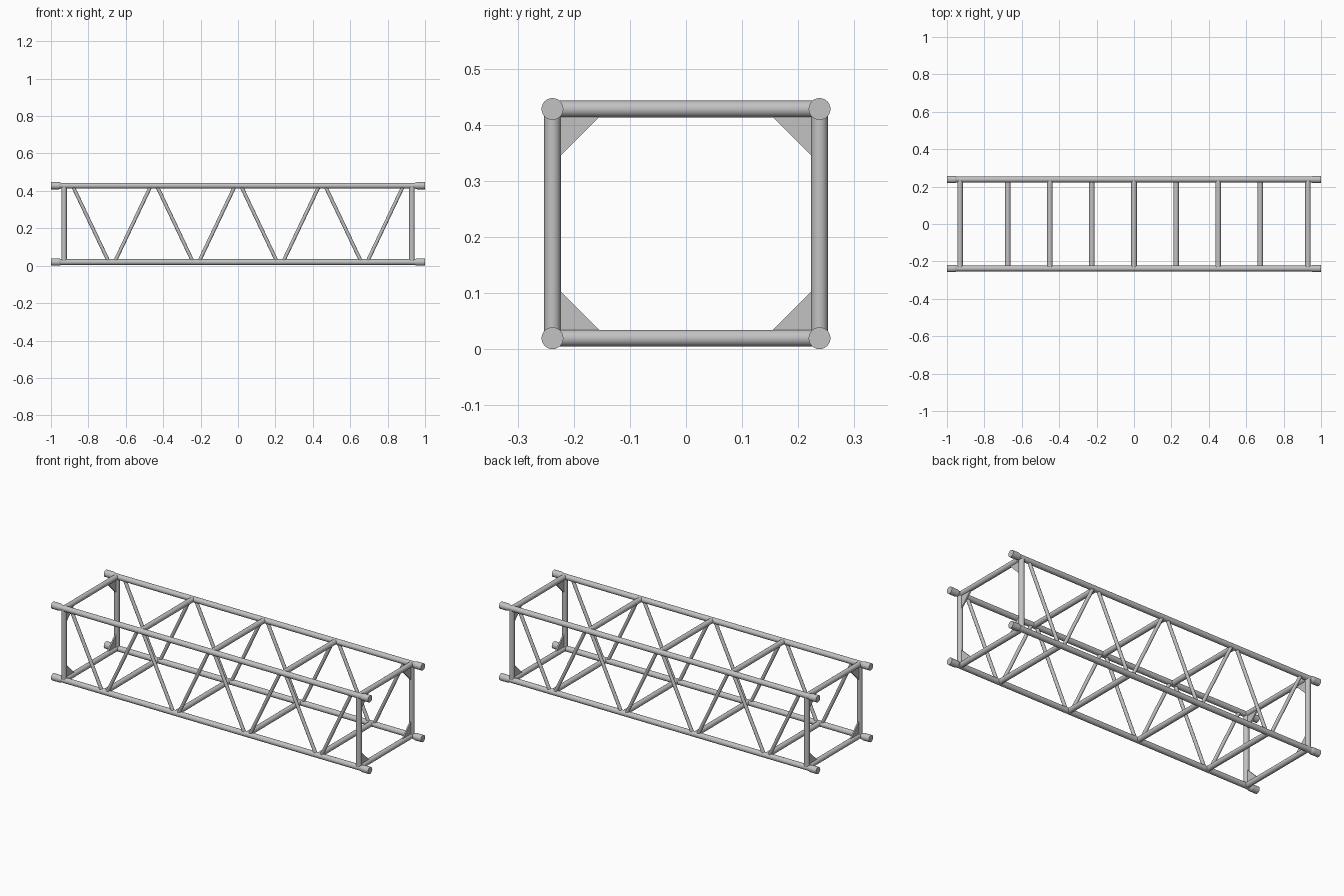
import bpy, bmesh
from math import radians
from mathutils import Vector, Matrix

cube = bpy.data.objects.get("Cube")
if cube:
    bpy.data.objects.remove(cube, do_unlink=True)

metal = bpy.data.materials.new("aluminium grey")
metal.use_nodes = True
GREY = (0.54, 0.54, 0.54, 1)
metal.diffuse_color = GREY
metal.node_tree.nodes["Principled BSDF"].inputs["Base Color"].default_value = GREY

Y, Z0, Z1 = 0.238, 0.0195, 0.428     # chord centre lines
END_X, PITCH = 0.93, 0.225           # end frame position, lattice spacing
CHORD_R, BAR_R, BRACE_R, CAP_R = 0.0155, 0.0148, 0.0095, 0.0195


def finish(bm, name):
    mesh = bpy.data.meshes.new(name)
    bmesh.ops.recalc_face_normals(bm, faces=bm.faces)
    bm.to_mesh(mesh)
    bm.free()
    mesh.materials.append(metal)
    obj = bpy.data.objects.new(name, mesh)
    bpy.context.collection.objects.link(obj)
    bpy.ops.object.select_all(action="DESELECT")
    obj.select_set(True)
    bpy.context.view_layer.objects.active = obj
    bpy.ops.object.shade_smooth_by_angle(angle=radians(35))
    return obj


def tube(name, a, b, r, r_end=None):
    a, b = Vector(a), Vector(b)
    axis = b - a
    turn = axis.to_track_quat("Z", "Y").to_matrix().to_4x4()
    bm = bmesh.new()
    bmesh.ops.create_cone(bm, cap_ends=True, segments=24, radius1=r,
                          radius2=r if r_end is None else r_end,
                          depth=axis.length,
                          matrix=Matrix.Translation((a + b) / 2) @ turn)
    return finish(bm, name)


def gusset(x, sy, z, sz):
    # triangular plate filling the inside corner of an end frame
    leg = 0.083
    bm = bmesh.new()
    corners = [(x - 0.004, sy * Y, z), (x - 0.004, sy * (Y - leg), z),
               (x - 0.004, sy * (Y - leg), z + sz * 0.0148),
               (x - 0.004, sy * (Y - 0.0148), z + sz * leg),
               (x - 0.004, sy * Y, z + sz * leg)]
    face = bm.faces.new([bm.verts.new(c) for c in corners])
    ext = bmesh.ops.extrude_face_region(bm, geom=[face], use_keep_orig=True)
    verts = [v for v in ext["geom"] if isinstance(v, bmesh.types.BMVert)]
    bmesh.ops.translate(bm, verts=verts, vec=(0.008, 0, 0))
    finish(bm, "corner_gusset")


# Long chords with thicker end sleeves
for y in (-Y, Y):
    for z in (Z0, Z1):
        tube("chord", (-0.99, y, z), (0.99, y, z), CHORD_R)
        for s in (-1, 1):
            tube("end_sleeve", (s, y, z), (s * 0.957, y, z), CAP_R)
            tube("sleeve_taper", (s * 0.957, y, z), (s * 0.945, y, z), CAP_R, CHORD_R)

# End frames: posts, crossbars and corner plates
for x in (-END_X, END_X):
    for y in (-Y, Y):
        tube("end_post", (x, y, Z0), (x, y, Z1), BAR_R)
    for z, sz in ((Z0, 1), (Z1, -1)):
        tube("end_crossbar", (x, -Y, z), (x, Y, z), BAR_R)
        for sy in (-1, 1):
            gusset(x, sy, z, sz)

# Crossbars alternate between upper and lower chords
for i in range(-3, 4):
    z = Z0 if i % 2 else Z1
    tube("crossbar", (i * PITCH, -Y, z), (i * PITCH, Y, z), BAR_R)

# Zigzag braces on the front and back sides
GAP = 0.0155
for y in (-Y, Y):
    for i in range(-4, 4):
        za, zb = (Z0, Z1) if i % 2 else (Z1, Z0)
        tube("brace", (i * PITCH + GAP, y, za), ((i + 1) * PITCH - GAP, y, zb), BRACE_R)
